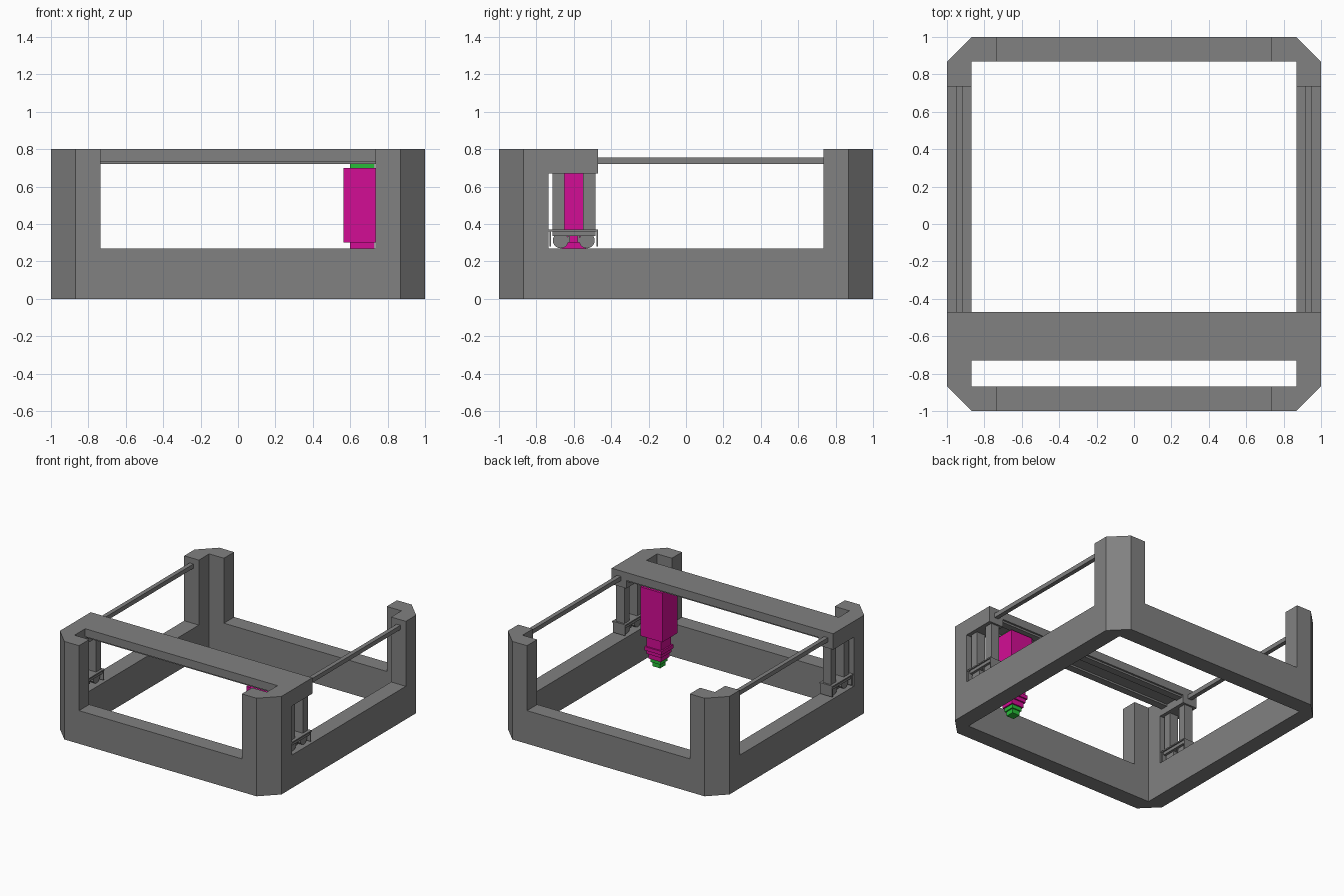
import bpy
import bmesh
import math

if "Cube" in bpy.data.objects:
    bpy.data.objects.remove(bpy.data.objects["Cube"])


def material(name, rgb):
    m = bpy.data.materials.new(name)
    m.diffuse_color = (*rgb, 1)
    m.use_nodes = True
    m.node_tree.nodes["Principled BSDF"].inputs["Base Color"].default_value = m.diffuse_color
    return m


GREY = material("frame grey", (0.22, 0.22, 0.22))
MAGENTA = material("head magenta", (0.65, 0.004, 0.30))
GREEN = material("nozzle green", (0.02, 0.50, 0.04))


def finish(bm, name, mat):
    bmesh.ops.recalc_face_normals(bm, faces=bm.faces)
    me = bpy.data.meshes.new(name)
    bm.to_mesh(me)
    bm.free()
    ob = bpy.data.objects.new(name, me)
    bpy.context.collection.objects.link(ob)
    me.materials.append(mat)
    return ob


def prism(name, outline, lo, hi, mat, axis="z"):
    """Extrude an outline along z, or a (y, z) outline along x."""
    bm = bmesh.new()
    place = (lambda a, b: (a, b, lo)) if axis == "z" else (lambda a, b: (lo, a, b))
    face = bm.faces.new([bm.verts.new(place(a, b)) for a, b in outline])
    new = bmesh.ops.extrude_face_region(bm, geom=[face])["geom"]
    move = (0, 0, hi - lo) if axis == "z" else (hi - lo, 0, 0)
    bmesh.ops.translate(bm, vec=move, verts=[v for v in new if isinstance(v, bmesh.types.BMVert)])
    return finish(bm, name, mat)


def box(name, x0, x1, y0, y1, z0, z1, mat=GREY):
    return prism(name, [(x0, y0), (x1, y0), (x1, y1), (x0, y1)], z0, z1, mat)


def block(name, x, y, half, z0, z1, mat):
    return box(name, x - half, x + half, y - half, y + half, z0, z1, mat)


# Frame: chamfered square with open centre and four open sides between posts
C, POST, WALL = 0.868, 0.735, 0.27
frame = prism("frame", [(1, -C), (1, C), (C, 1), (-C, 1), (-1, C), (-1, -C), (-C, -1), (C, -1)],
              0, 0.8, GREY)
cutters = [box("centre_cutter", -C, C, -C, C, -0.5, 1.5),
           box("front_back_cutter", -POST, POST, -1.5, 1.5, WALL, 1.5),
           box("side_cutter", -1.5, 1.5, -POST, POST, WALL, 1.5)]
bpy.context.view_layer.objects.active = frame
for cutter in cutters:
    cutter.hide_render = True
    mod = frame.modifiers.new(cutter.name, "BOOLEAN")
    mod.operation = "DIFFERENCE"
    mod.solver = "EXACT"
    mod.object = cutter
    bpy.ops.object.modifier_apply(modifier=mod.name)
    bpy.data.objects.remove(cutter)

# Crossbeam with two rails beneath
Y = -0.6
box("crossbeam", -C, C, Y - 0.13, Y + 0.13, 0.735, 0.8)
for s in (-1, 1):
    yc = Y + s * 0.085
    box("beam_rail", -C, C, yc - 0.03, yc + 0.03, 0.72, 0.735)

for s in (-1, 1):
    side = "right" if s > 0 else "left"

    def sbox(name, x0, x1, *rest):
        a, b = sorted((s * x0, s * x1))
        return box(f"{side}_{name}", a, b, *rest)

    # Guide rod and beam end
    sbox("guide_rod", 0.917, 0.952, Y + 0.13, POST, 0.72, 0.755)
    sbox("beam_end", C, 1, -POST, Y + 0.13, 0.67, 0.8)
    # Carriage foot plate
    sbox("foot_plate", 0.875, 0.995, Y - 0.135, Y + 0.13, 0.36, 0.37)
    sbox("foot_block", 0.885, 0.985, Y - 0.115, Y + 0.115, 0.335, 0.36)
    for t in (-1, 1):
        # Leg, skirt, wheel and hook on either side of the opening
        def tbox(name, x0, x1, d0, d1, z0, z1):
            a, b = sorted((Y + t * d0, Y + t * d1))
            sbox(name, x0, x1, a, b, z0, z1)

        tbox("leg", 0.895, 0.97, 0.05, 0.115, 0.36, 0.67)
        tbox("skirt", 0.88, 0.99, 0.122, 0.13, 0.28, 0.36)
        tbox("hook", 0.90, 0.97, 0.02, 0.03, 0.30, 0.335)
        yc = Y + t * 0.07
        ring = [(yc + 0.042 * math.cos(a), 0.312 + 0.042 * math.sin(a))
                for a in (i * math.tau / 20 for i in range(20))]
        a, b = sorted((s * 0.905, s * 0.965))
        prism(f"{side}_wheel", ring, a, b, GREY, axis="x")

# Tool head: mount, body, neck, then stepped collar and nozzle
X = 0.664
for name, half, z0, z1, mat in (
        ("head_mount", 0.065, 0.70, 0.735, GREEN),
        ("head_body", 0.099, 0.30, 0.70, MAGENTA),
        ("head_neck", 0.065, 0.20, 0.30, MAGENTA),
        ("collar_wide", 0.077, 0.18, 0.21, MAGENTA),
        ("collar_middle", 0.066, 0.15, 0.18, MAGENTA),
        ("collar_narrow", 0.055, 0.11, 0.15, MAGENTA),
        ("nozzle_wide", 0.044, 0.08, 0.11, GREEN),
        ("nozzle_tip", 0.034, 0.045, 0.08, GREEN)):
    block(name, X, Y, half, z0, z1, mat)
